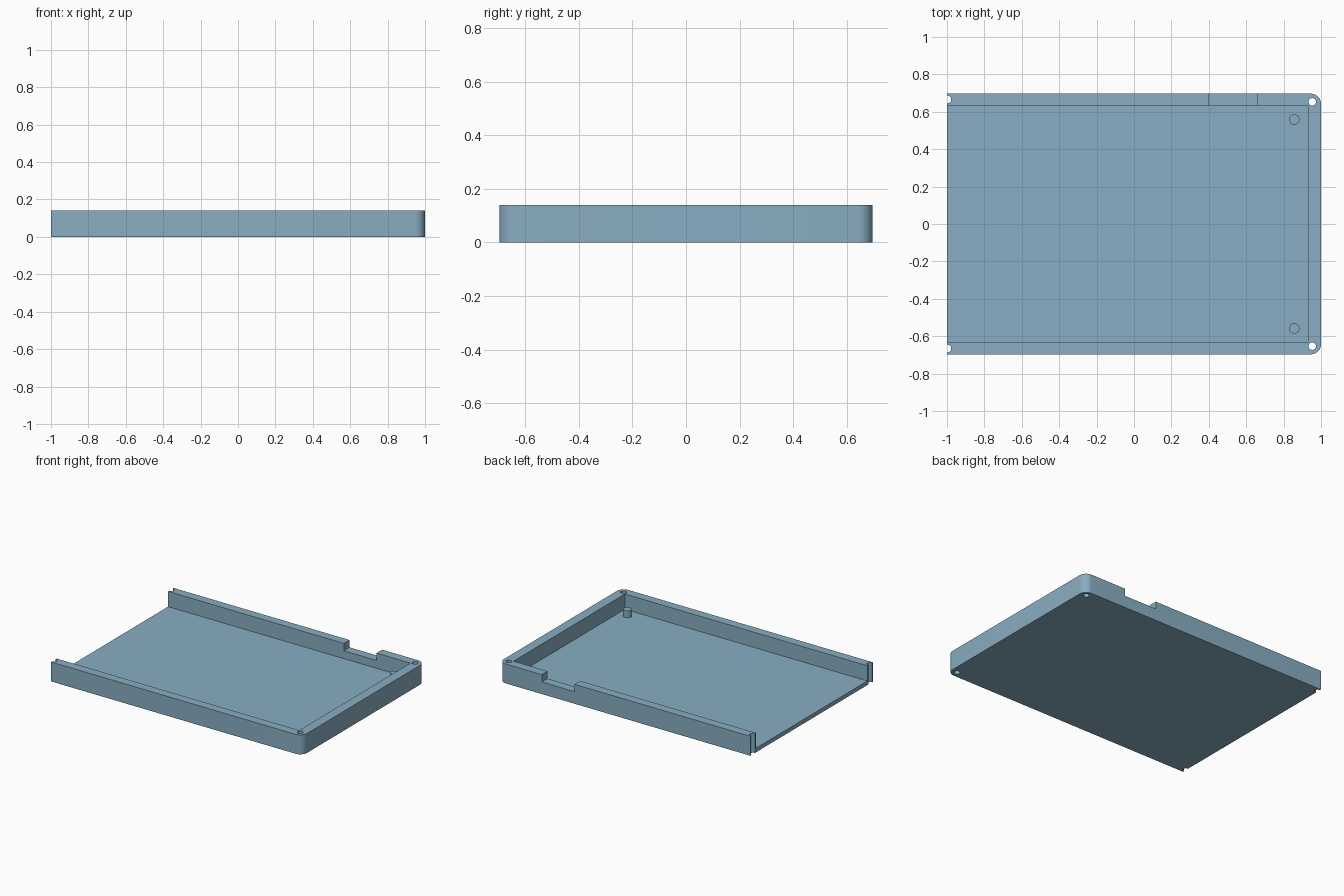
import bpy, bmesh, math

if "Cube" in bpy.data.objects:
    bpy.data.objects.remove(bpy.data.objects["Cube"])

blue = bpy.data.materials.new("dusty blue")
blue.diffuse_color = (0.25, 0.42, 0.54, 1)
blue.use_nodes = True
blue.node_tree.nodes["Principled BSDF"].inputs["Base Color"].default_value = blue.diffuse_color

W, H, FLOOR = 0.697, 0.14, 0.03       # half width, height, floor thickness


def prism(name, pts, z0, z1):
    """Extrude a flat outline from z0 to z1."""
    bm = bmesh.new()
    face = bm.faces.new([bm.verts.new((x, y, z0)) for x, y in pts])
    new = bmesh.ops.extrude_face_region(bm, geom=[face])["geom"]
    bmesh.ops.translate(bm, vec=(0, 0, z1 - z0),
                        verts=[v for v in new if isinstance(v, bmesh.types.BMVert)])
    bmesh.ops.recalc_face_normals(bm, faces=bm.faces)
    me = bpy.data.meshes.new(name)
    bm.to_mesh(me)
    bm.free()
    me.materials.append(blue)
    ob = bpy.data.objects.new(name, me)
    bpy.context.collection.objects.link(ob)
    return ob


def arc(cx, cy, r, a0, a1, n):
    return [(cx + r * math.cos(math.radians(a0 + (a1 - a0) * i / n)),
             cy + r * math.sin(math.radians(a0 + (a1 - a0) * i / n))) for i in range(n + 1)]


def circle(cx, cy, r, n=32):
    return arc(cx, cy, r, 0, 360, n)[:-1]


def box(x0, x1, y0, y1):
    return [(x0, y0), (x1, y0), (x1, y1), (x0, y1)]


def smooth(ob):
    bpy.ops.object.select_all(action='DESELECT')
    ob.select_set(True)
    bpy.context.view_layer.objects.active = ob
    bpy.ops.object.shade_smooth_by_angle(angle=math.radians(30))


# Tray body: two rounded corners at the closed end
R = 0.055
tray = prism("tray", [(-1, -W)] + arc(1 - R, -W + R, R, -90, 0, 12)
             + arc(1 - R, W - R, R, 0, 90, 12) + [(-1, W)], 0, H)

# Cutters: open-ended cavity, side port, screw holes and end grooves
cutters = [prism("cavity_cutter", box(-1.2, 0.93, -0.633, 0.633), FLOOR, 0.3),
           prism("port_cutter", box(0.40, 0.66, 0.60, 0.80), 0.087, 0.3)]
for s in (-1, 1):
    cutters.append(prism("screw_hole_cutter", circle(0.953, s * 0.653, 0.02), -0.1, 0.3))
    cutters.append(prism("end_groove_cutter", circle(-0.998, s * 0.666, 0.021), -0.1, 0.3))
for c in cutters:
    c.hide_render = True
    c.hide_set(True)
    m = tray.modifiers.new(c.name, 'BOOLEAN')
    m.object = c
    m.operation = 'DIFFERENCE'
    m.solver = 'EXACT'

# Bake the cuts, then drop the cutters
dg = bpy.context.evaluated_depsgraph_get()
cut = bpy.data.meshes.new_from_object(tray.evaluated_get(dg))
tray.modifiers.clear()
tray.data = cut
for c in cutters:
    bpy.data.objects.remove(c)
smooth(tray)

# Locating posts on the floor
for s, side in ((-1, "front"), (1, "back")):
    smooth(prism(side + "_post", circle(0.857, s * 0.558, 0.028), FLOOR - 0.005, 0.08))
